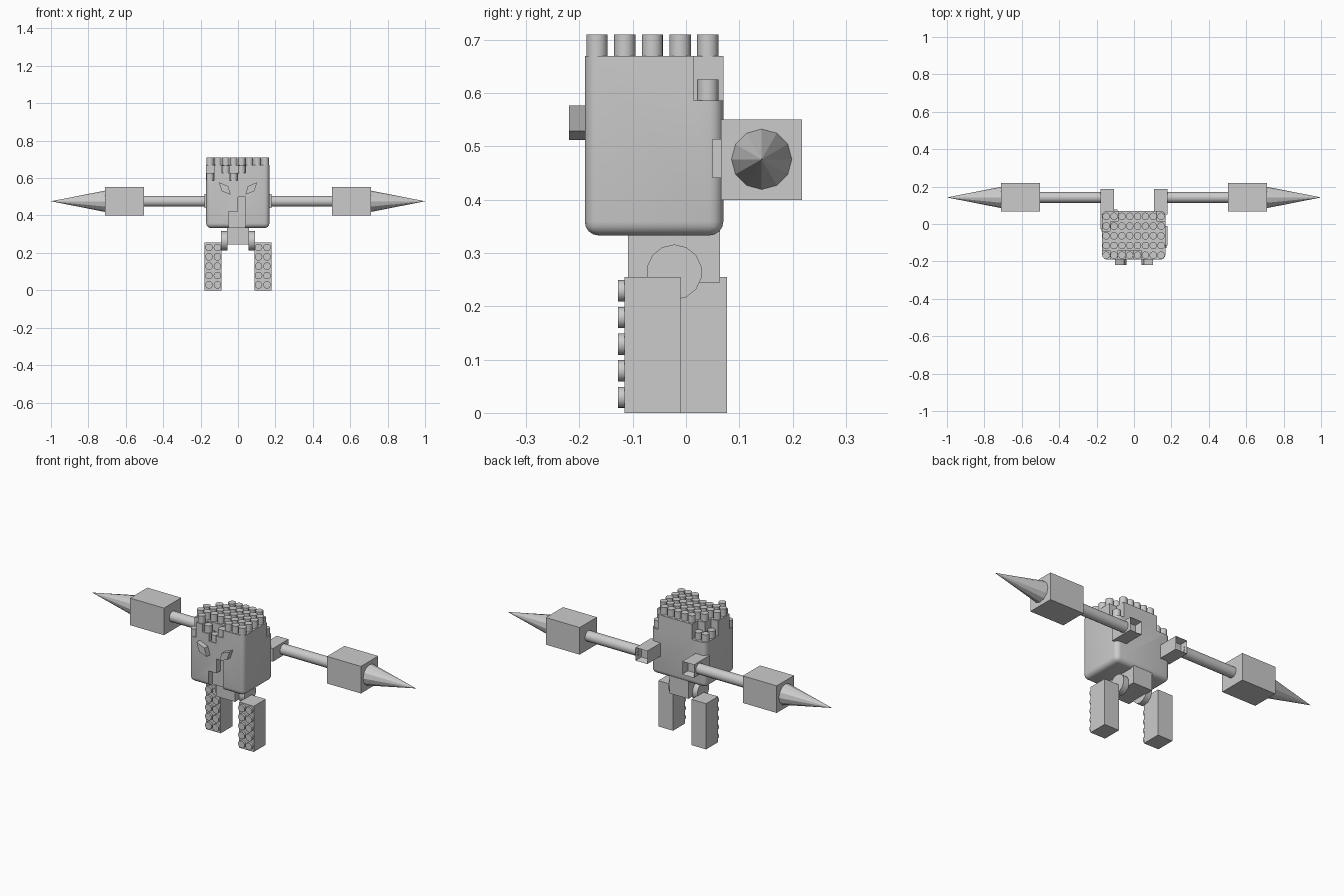
import bpy, bmesh, math
from mathutils import Vector, Matrix

if "Cube" in bpy.data.objects:
    bpy.data.objects.remove(bpy.data.objects["Cube"], do_unlink=True)

grey = bpy.data.materials.new("light_grey")
grey.use_nodes = True
grey.diffuse_color = (0.6, 0.6, 0.6, 1)
grey.node_tree.nodes["Principled BSDF"].inputs["Base Color"].default_value = (0.6, 0.6, 0.6, 1)


def finish(name, bm, smooth=False):
    bmesh.ops.recalc_face_normals(bm, faces=bm.faces)
    mesh = bpy.data.meshes.new(name)
    bm.to_mesh(mesh)
    bm.free()
    mesh.materials.append(grey)
    ob = bpy.data.objects.new(name, mesh)
    bpy.context.scene.collection.objects.link(ob)
    if smooth:
        smooth_object(ob)
    return ob


def smooth_object(ob):
    bpy.ops.object.select_all(action='DESELECT')
    ob.select_set(True)
    bpy.context.view_layer.objects.active = ob
    bpy.ops.object.shade_smooth_by_angle(angle=math.radians(35))


def add_box(bm, lo, hi):
    lo, hi = Vector(lo), Vector(hi)
    size = hi - lo
    m = Matrix.Translation((lo + hi) / 2) @ Matrix.Diagonal((*size, 1))
    return bmesh.ops.create_cube(bm, size=1, matrix=m)["verts"]


def add_rod(bm, start, end, r1, r2=None, sides=16):
    start, end = Vector(start), Vector(end)
    axis = end - start
    m = Matrix.Translation((start + end) / 2) @ axis.to_track_quat('Z', 'Y').to_matrix().to_4x4()
    bmesh.ops.create_cone(bm, cap_ends=True, segments=sides, radius1=r1,
                          radius2=r1 if r2 is None else r2, depth=axis.length, matrix=m)


def add_prism(bm, outline, y0, y1):
    face = bm.faces.new([bm.verts.new((x, y0, z)) for x, z in outline])
    out = bmesh.ops.extrude_face_region(bm, geom=[face])["geom"]
    bmesh.ops.translate(bm, vec=(0, y1 - y0, 0),
                        verts=[v for v in out if isinstance(v, bmesh.types.BMVert)])


def box(name, lo, hi):
    bm = bmesh.new()
    add_box(bm, lo, hi)
    return finish(name, bm)


def rod(name, start, end, r1, r2=None, sides=16, smooth=True):
    bm = bmesh.new()
    add_rod(bm, start, end, r1, r2, sides)
    return finish(name, bm, smooth)


# Head block with rounded sides and underside
top, pitch_x, pitch_y = 0.67, 0.042, 0.052
bm = bmesh.new()
add_box(bm, (-0.17, -0.19, 0.333), (0.168, 0.07, top))
rounded = [e for e in bm.edges if min(v.co.z for v in e.verts) < top - 0.01]
bmesh.ops.bevel(bm, geom=rounded, offset=0.026, segments=4, profile=0.5, affect='EDGES')
head = finish("head", bm)


def carve(bm):
    cutter = finish("cutter", bm)
    cutter.hide_render = True
    mod = head.modifiers.new("carve", 'BOOLEAN')
    mod.operation, mod.solver, mod.object = 'DIFFERENCE', 'EXACT', cutter
    bpy.context.view_layer.objects.active = head
    bpy.ops.object.modifier_apply(modifier=mod.name)
    bpy.data.objects.remove(cutter, do_unlink=True)


# Lowered cells of the stud grid: (column, row) -> floor height
low, half = 0.586, 0.627
floors = {(0, 0): low, (2, 0): half, (3, 0): low, (4, 0): half,
          (0, 3): low, (0, 4): low, (1, 4): low, (7, 4): low}


def cell(col, row):
    return -0.149 + col * pitch_x, -0.167 + row * pitch_y


for (col, row), floor in floors.items():
    x, y = cell(col, row)
    bm = bmesh.new()
    y0 = y - (0.06 if row == 0 else 0.0265)
    y1 = y + (0.06 if row == 4 else 0.0265)
    x0 = x - (0.05 if col == 0 else 0.0215)
    x1 = x + (0.05 if col == 7 else 0.0215)
    add_box(bm, (x0, y0, floor), (x1, y1, top + 0.05))
    carve(bm)

# Stepped mouth recess, open at the chin
bm = bmesh.new()
add_prism(bm, [(-0.05, 0.3), (0.04, 0.3), (0.04, 0.5), (0, 0.5), (0, 0.42), (-0.05, 0.42)],
          -0.25, -0.155)
carve(bm)
smooth_object(head)

# Studs on the head
bm = bmesh.new()
for col in range(8):
    for row in range(5):
        x, y = cell(col, row)
        z = floors.get((col, row), top)
        add_rod(bm, (x, y, z - 0.003), (x, y, z + 0.04), 0.02)
finish("head_studs", bm, True)

# Neck
box("neck", (-0.06, -0.109, 0.245), (0.058, 0.064, 0.345))

for side, s in (("left", 1), ("right", -1)):
    # Slanted eye
    bm = bmesh.new()
    add_prism(bm, [(s * x, z) for x, z in
                   ((0.102, 0.577), (0.053, 0.557), (0.04, 0.512), (0.086, 0.529))], -0.22, -0.18)
    finish(side + "_eye", bm)

    # Hip disc and leg, in a walking pose
    rod(side + "_hip", (s * 0.055, -0.022, 0.264), (s * 0.09, -0.022, 0.264), 0.052, sides=14)
    front = -0.115 if s > 0 else -0.028
    xs = sorted((s * 0.087, s * 0.178))
    box(side + "_leg", (xs[0], front, 0), (xs[1], front + 0.105, 0.255))
    bm = bmesh.new()
    for x in (0.11, 0.155):
        for i in range(5):
            z = 0.029 + i * 0.05
            add_rod(bm, (s * x, front + 0.003, z), (s * x, front - 0.013, z), 0.02)
    finish(side + "_leg_studs", bm, True)

    # Square shoulder sleeve, hollow at the back
    bm = bmesh.new()
    xs = sorted((s * 0.108, s * 0.18))
    add_box(bm, (xs[0], 0.05, 0.441), (xs[1], 0.187, 0.514))
    back = [f for f in bm.faces if f.calc_center_median().y > 0.18]
    bmesh.ops.inset_region(bm, faces=back, thickness=0.01)
    for v in back[0].verts:
        v.co.y -= 0.04
    finish(side + "_shoulder", bm)

    # Arm shaft, block and spike
    y, z = 0.142, 0.476
    rod(side + "_arm", (s * 0.175, y, z), (s * 0.51, y, z), 0.029)
    xs = sorted((s * 0.503, s * 0.712))
    box(side + "_arm_block", (xs[0], 0.066, 0.4), (xs[1], 0.218, 0.551))
    rod(side + "_spike", (s * 0.71, y, z), (s * 1.0, y, z), 0.057, 0, 12, False)
